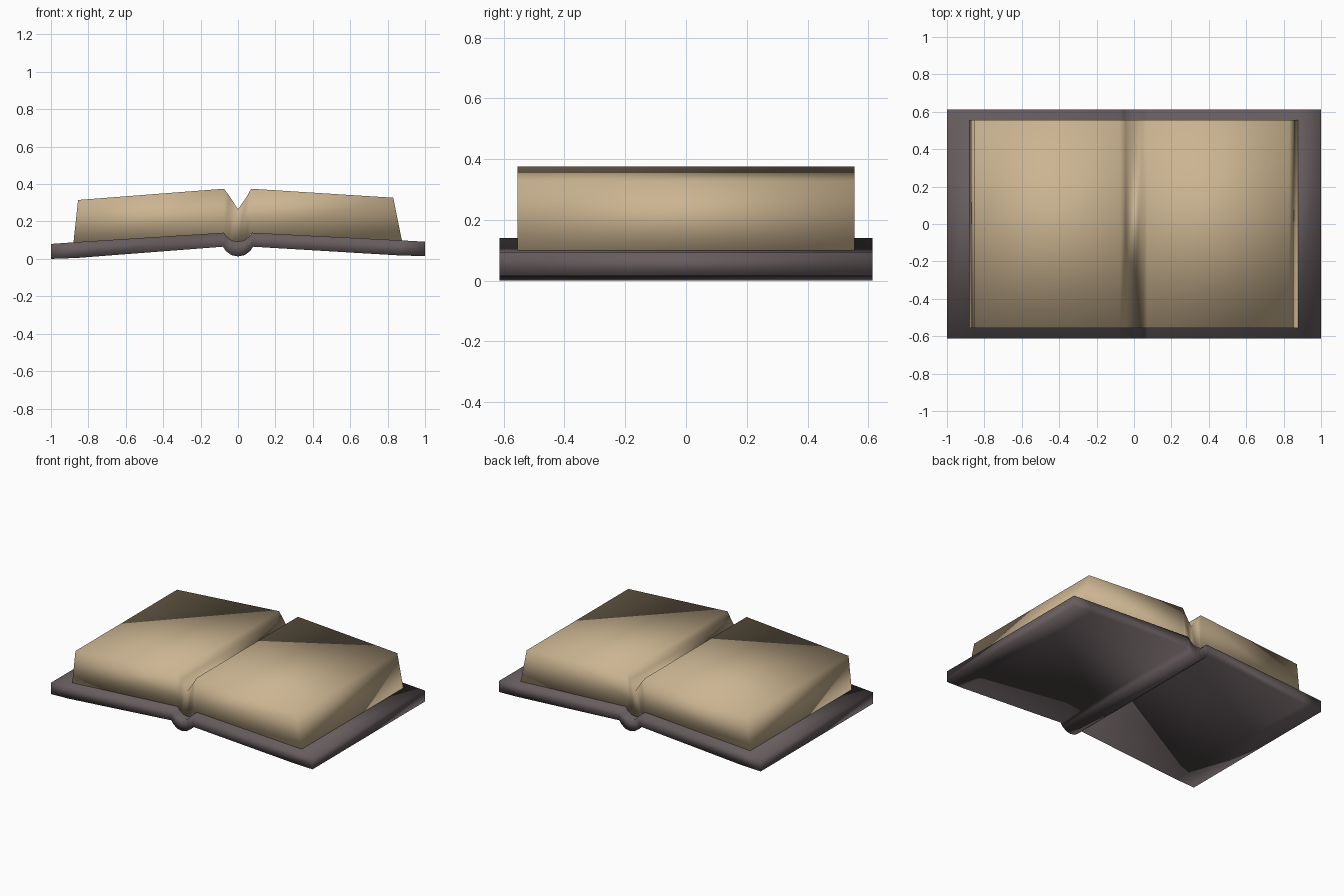
import bpy, bmesh

if "Cube" in bpy.data.objects:
    bpy.data.objects.remove(bpy.data.objects["Cube"])


def material(name, rgb):
    m = bpy.data.materials.new(name)
    m.diffuse_color = (*rgb, 1)
    m.use_nodes = True
    m.node_tree.nodes["Principled BSDF"].inputs["Base Color"].default_value = m.diffuse_color
    return m


def slab(name, top, bottom, half_depth, mat):
    """Extrude a profile (matching top and bottom point rows) along y."""
    bm = bmesh.new()
    rows = [[[bm.verts.new((x, y, z)) for x, z in row] for row in (top, bottom)]
            for y in (-half_depth, half_depth)]
    (ft, fb), (bt, bb) = rows
    n = len(top)
    for i in range(n - 1):
        j = i + 1
        bm.faces.new((ft[i], ft[j], bt[j], bt[i]))
        bm.faces.new((fb[i], bb[i], bb[j], fb[j]))
        bm.faces.new((fb[i], fb[j], ft[j], ft[i]))
        bm.faces.new((bb[i], bt[i], bt[j], bb[j]))
    for i in (0, n - 1):
        bm.faces.new((ft[i], bt[i], bb[i], fb[i]))
    bmesh.ops.recalc_face_normals(bm, faces=bm.faces)
    for f in bm.faces:
        f.smooth = True
    me = bpy.data.meshes.new(name)
    bm.to_mesh(me)
    bm.free()
    me.materials.append(mat)
    ob = bpy.data.objects.new(name, me)
    bpy.context.collection.objects.link(ob)
    return ob


leather = material("dark grey cover", (0.135, 0.108, 0.113))
paper = material("tan paper", (0.60, 0.46, 0.285))

# Cover boards with the rounded spine in the middle
cover_top = [(-1, 0.08), (-0.86, 0.09), (-0.075, 0.14), (-0.055, 0.115), (-0.03, 0.098), (0, 0.092),
             (0.03, 0.098), (0.055, 0.115), (0.075, 0.14), (0.87, 0.099), (1, 0.092)]
cover_bottom = [(-1, 0), (-0.86, 0.005), (-0.08, 0.065), (-0.065, 0.042), (-0.035, 0.02), (0, 0.013),
                (0.035, 0.02), (0.065, 0.042), (0.08, 0.065), (0.87, 0.018), (1, 0.015)]
slab("cover", cover_top, cover_bottom, 0.613, leather)

# Open page block with the gutter valley
page_top = [(-0.855, 0.315), (-0.075, 0.375), (-0.045, 0.335), (0, 0.265),
            (0.045, 0.33), (0.07, 0.375), (0.83, 0.327)]
page_bottom = [(-0.88, 0.085), (-0.075, 0.135), (-0.045, 0.103), (0, 0.088),
               (0.045, 0.103), (0.07, 0.135), (0.877, 0.095)]
slab("pages", page_top, page_bottom, 0.555, paper)
